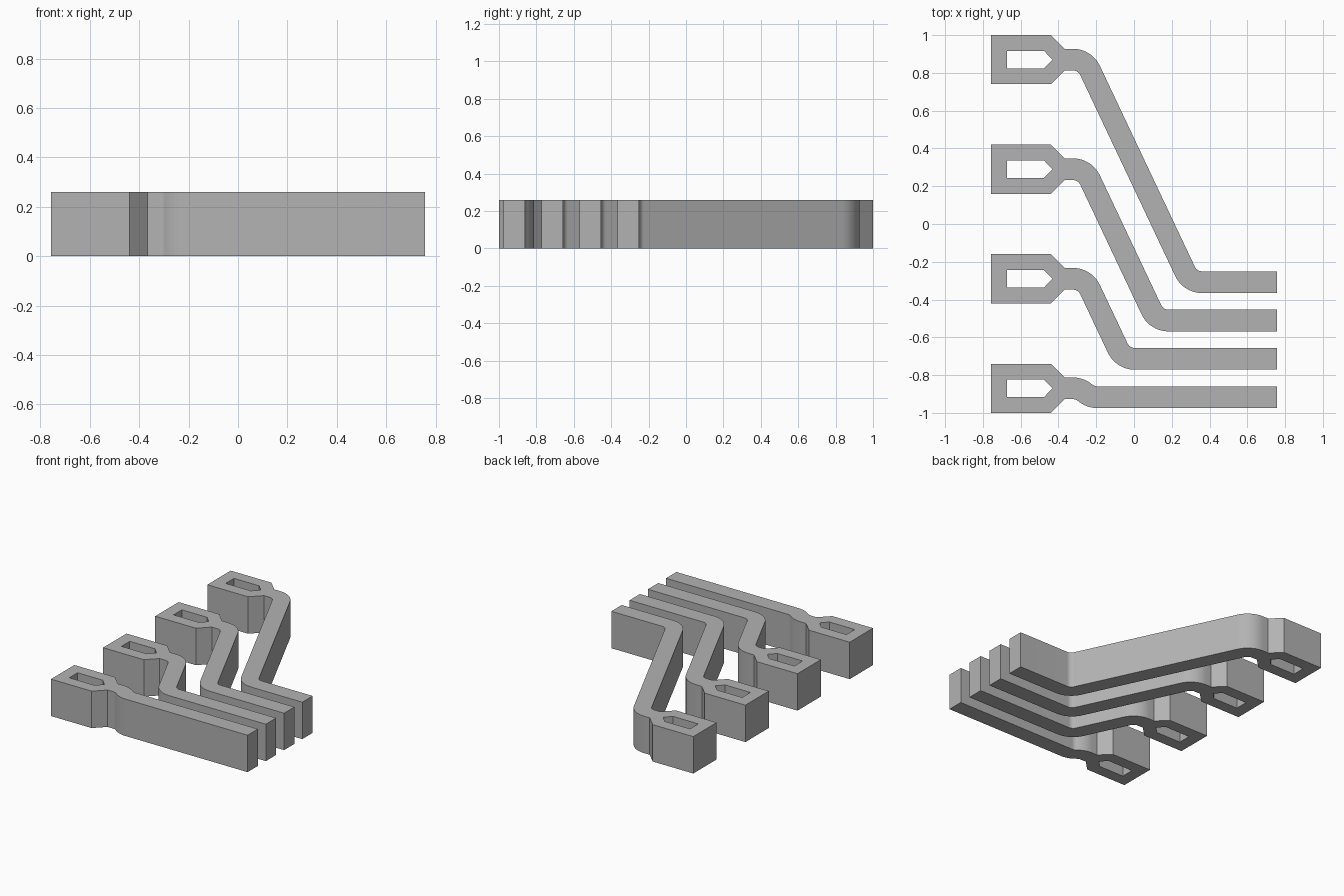
import bpy, bmesh
from math import sin, cos, tan, acos, radians, pi
from mathutils import Vector

cube = bpy.data.objects.get("Cube")
if cube:
    bpy.data.objects.remove(cube, do_unlink=True)

HEIGHT = 0.26
END = 0.757            # half length along x
HALF = 0.0575          # half width of the strip
RADIUS = 0.1           # centre line bend radius
SLOPE = radians(64.7)  # steepest angle of the diagonal run
BEND_X = -0.323        # where the first bend starts
STEPS = 10

metal = bpy.data.materials.new("grey metal")
metal.use_nodes = True
colour = (0.45, 0.45, 0.45, 1)
metal.diffuse_color = colour
metal.node_tree.nodes["Principled BSDF"].inputs["Base Color"].default_value = colour


def strip_sides(y_head, y_tail):
    """Upper and lower edges of the double-bent strip."""
    drop = y_head - y_tail
    turn = min(SLOPE, acos(1 - drop / (2 * RADIUS))) if drop < 2 * RADIUS else SLOPE
    straight = (drop - 2 * RADIUS * (1 - cos(turn))) / sin(turn)
    length = 2 * RADIUS * sin(turn) + straight * cos(turn)
    first = Vector((BEND_X, y_head - RADIUS))
    second = Vector((BEND_X + length, y_tail + RADIUS))
    upper, lower = [], []
    for centre, sign in ((first, 1), (second, -1)):
        for i in range(STEPS + 1):
            a = turn * i / STEPS if sign > 0 else turn * (1 - i / STEPS)
            normal = Vector((sin(a), cos(a)))
            middle = centre + normal * RADIUS * sign
            upper.append(middle + normal * HALF)
            lower.append(middle - normal * HALF)
    return upper, lower


def add_loop(bm, points):
    verts = [bm.verts.new((p[0], p[1], 0)) for p in points]
    return [bm.edges.new((v, verts[i - 1])) for i, v in enumerate(verts)]


def make_contact(name, y_head, y_tail):
    upper, lower = strip_sides(y_head, y_tail)
    # Pointed head, neck, bends and straight tail in one outline
    top = [(-END, y_head + 0.13), (-0.44, y_head + 0.13), (-0.367, y_head + HALF)]
    bottom = [(x, 2 * y_head - y) for x, y in top]
    outline = (top + upper + [(END, y_tail + HALF), (END, y_tail - HALF)]
               + lower[::-1] + bottom[::-1])
    # Arrow-ended slot through the head
    slot = [(-0.673, y_head + 0.046), (-0.476, y_head + 0.046), (-0.432, y_head),
            (-0.476, y_head - 0.046), (-0.673, y_head - 0.046)]
    bm = bmesh.new()
    edges = add_loop(bm, outline) + add_loop(bm, slot)
    bmesh.ops.triangle_fill(bm, edges=edges, use_beauty=True, normal=(0, 0, 1))
    result = bmesh.ops.extrude_face_region(bm, geom=bm.faces[:], use_keep_orig=True)
    raised = [g for g in result["geom"] if isinstance(g, bmesh.types.BMVert)]
    bmesh.ops.translate(bm, verts=raised, vec=(0, 0, HEIGHT))
    bmesh.ops.recalc_face_normals(bm, faces=bm.faces[:])
    mesh = bpy.data.meshes.new(name)
    bm.to_mesh(mesh)
    bm.free()
    mesh.materials.append(metal)
    obj = bpy.data.objects.new(name, mesh)
    bpy.context.collection.objects.link(obj)
    return obj


# Four contacts, fanned out at the heads and closely spaced at the tails
contacts = [make_contact(f"contact_strip_{i + 1}", 0.87 - 0.58 * i, -0.308 - 0.203 * i)
            for i in range(4)]

bpy.ops.object.select_all(action="DESELECT")
for obj in contacts:
    obj.select_set(True)
bpy.context.view_layer.objects.active = contacts[0]
bpy.ops.object.shade_smooth_by_angle(angle=radians(30))
